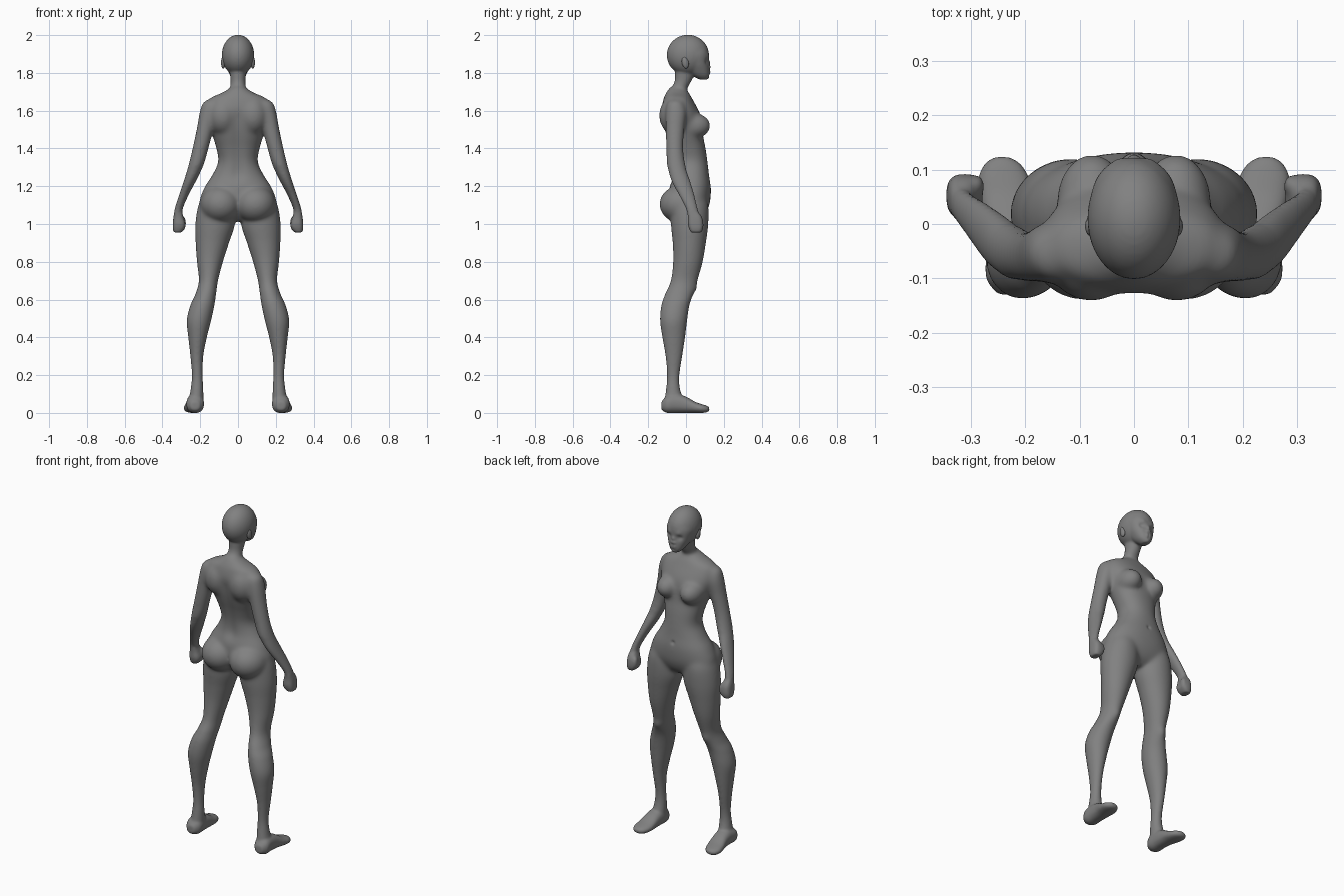
import bpy, bmesh, math
from mathutils import Vector, Matrix

bm = bmesh.new()
grey = bpy.data.materials.new("dark_grey")
grey.diffuse_color = (.22, .22, .22, 1)


def spline(rows, t):
    """Smooth interpolation through profile rows."""
    i = min(int(t), len(rows) - 2)
    f = t - i
    p = [rows[max(0, min(len(rows) - 1, i + k))] for k in (-1, 0, 1, 2)]
    return [0.5 * (2 * b + (c - a) * f + (2 * a - 5 * b + 4 * c - d) * f * f
                   + (3 * b - a - 3 * c + d) * f ** 3) for a, b, c, d in zip(*p)]


def loft(rows, axis='Z', side=1, power=2.2, n=40, steps=6):
    """Rows: position on axis, lo/hi of first cross axis, lo/hi of second."""
    rings = []
    for k in range((len(rows) - 1) * steps + 1):
        h, u0, u1, v0, v1 = spline(rows, k / steps)
        ring = []
        for j in range(n):
            c, s = math.cos(2 * math.pi * j / n), math.sin(2 * math.pi * j / n)
            u = (u0 + u1) / 2 + (u1 - u0) / 2 * math.copysign(abs(c) ** (2 / power), c)
            v = (v0 + v1) / 2 + (v1 - v0) / 2 * math.copysign(abs(s) ** (2 / power), s)
            ring.append(bm.verts.new((u * side, v, h) if axis == 'Z' else (u * side, h, v)))
        rings.append(ring)
    for a, b in zip(rings, rings[1:]):
        for j in range(n):
            bm.faces.new((a[j], a[(j + 1) % n], b[(j + 1) % n], b[j]))
    bm.faces.new(rings[0])
    bm.faces.new(rings[-1])


def ball(target, c, r, rot=0):
    m = Matrix.Translation(c) @ Matrix.Rotation(rot, 4, 'X') @ Matrix.Diagonal((*r, 1))
    bmesh.ops.create_uvsphere(target, u_segments=32, v_segments=20, radius=1, matrix=m)


def ramp(x, a, b):
    return max(0, min(1, (x - a) / (b - a)))


# Torso
loft([(1.725, -.035, .035, -.085, -.01), (1.695, -.085, .085, -.105, .015),
      (1.66, -.155, .155, -.12, .035), (1.59, -.168, .168, -.132, .072),
      (1.53, -.154, .154, -.125, .085), (1.46, -.133, .133, -.105, .092),
      (1.40, -.115, .115, -.085, .104), (1.33, -.105, .105, -.07, .114),
      (1.26, -.136, .136, -.07, .122), (1.19, -.18, .18, -.088, .132),
      (1.11, -.203, .203, -.085, .126), (1.05, -.15, .15, -.06, .1),
      (1.015, -.05, .05, -.03, .06)])

# Neck, skull and jaw
loft([(1.65, -.06, .06, -.11, 0), (1.70, -.046, .046, -.093, .0),
      (1.75, -.039, .039, -.062, .025), (1.80, -.043, .043, -.058, .045),
      (1.86, -.045, .045, -.055, .05)], power=2)
ball(bm, (0, .01, 1.894), (.086, .112, .108))
loft([(1.765, -.018, .018, .07, .113), (1.785, -.039, .039, .035, .123),
      (1.815, -.056, .056, .0, .124), (1.85, -.071, .071, -.03, .121),
      (1.90, -.081, .081, -.07, .121), (1.945, -.064, .064, -.05, .108)], power=2.3)

for s in (1, -1):
    # Chest, shoulder blade and buttock volumes
    ball(bm, (s * .077, .04, 1.52), (.066, .09, .068))
    ball(bm, (s * .078, -.055, 1.575), (.085, .088, .105))
    ball(bm, (s * .092, -.025, 1.105), (.108, .116, .1))
    # Leg
    loft([(1.17, .05, .175, -.05, .09), (1.10, .02, .21, -.08, .118),
          (1.0, .016, .226, -.08, .118), (.9, .048, .224, -.07, .105),
          (.8, .08, .217, -.068, .088), (.7, .106, .207, -.08, .06),
          (.63, .116, .225, -.11, .038), (.57, .125, .252, -.13, .018),
          (.49, .142, .271, -.137, .006), (.4, .165, .263, -.125, -.005),
          (.3, .184, .252, -.108, -.02), (.2, .187, .244, -.1, -.035),
          (.13, .184, .25, -.105, -.032), (.06, .182, .262, -.115, -.01)], side=s, power=2)
    # Foot
    loft([(-.13, .205, .25, .015, .06), (-.1, .182, .272, 0, .09),
          (-.05, .181, .272, 0, .1), (0, .182, .275, 0, .086),
          (.05, .184, .285, 0, .058), (.085, .192, .287, 0, .046),
          (.11, .207, .276, .003, .038), (.124, .228, .258, .012, .03)],
         axis='Y', side=s, power=2.3)
    # Arm
    loft([(1.66, .125, .16, -.075, -.03), (1.64, .1, .187, -.1, -.01),
          (1.59, .11, .203, -.108, .002), (1.5, .13, .219, -.108, -.008),
          (1.4, .155, .24, -.105, -.014), (1.31, .182, .262, -.1, -.003),
          (1.23, .22, .286, -.078, .022), (1.15, .263, .313, -.035, .045),
          (1.08, .292, .335, .0, .062), (1.03, .295, .34, .012, .078)], side=s, power=2)
    # Fist and thumb
    loft([(1.07, .298, .336, .005, .06), (1.035, .288, .342, .01, .085),
          (1.0, .278, .345, .01, .092), (.975, .282, .345, .016, .09),
          (.955, .3, .34, .025, .082)], side=s, power=2.8)
    ball(bm, (s * .291, .07, 1.005), (.016, .02, .036))

bmesh.ops.recalc_face_normals(bm, faces=bm.faces)
mesh = bpy.data.meshes.new("body")
bm.to_mesh(mesh)
body = bpy.data.objects.new("body", mesh)
bpy.context.collection.objects.link(body)
bpy.context.view_layer.objects.active = body
body.select_set(True)

# Fuse the volumes into one skin
rm = body.modifiers.new("fuse", 'REMESH')
rm.mode, rm.voxel_size = 'VOXEL', .0055
bpy.ops.object.modifier_apply(modifier="fuse")

# Blend the torso more strongly than the head and limbs
group = body.vertex_groups.new(name="torso")
for v in body.data.vertices:
    x, _, z = v.co
    arm_edge = .2 if z > 1.3 else .24
    w = ramp(z, .94, 1.06) * (1 - ramp(z, 1.70, 1.76)) * (1 - ramp(abs(x), arm_edge - .03, arm_edge + .03))
    group.add([v.index], w, 'REPLACE')
for name, count, vg in (("blend", 60, "torso"), ("soften", 12, "")):
    sm = body.modifiers.new(name, 'SMOOTH')
    sm.factor, sm.iterations, sm.vertex_group = .5, count, vg
    bpy.ops.object.modifier_apply(modifier=name)

# Soft sculpt strokes: centre, radius, push along y
strokes = [((0, .13, 1.833), .011, .012), ((0, .122, 1.853), .011, .007),
           ((.011, .122, 1.83), .008, .004),
           ((.034, .108, 1.862), .016, -.01), ((.03, .115, 1.886), .014, .003),
           ((.01, .122, 1.809), .009, .005), ((.008, .122, 1.797), .008, .004),
           ((0, .122, 1.787), .009, -.003), ((0, .12, 1.773), .014, .005),
           ((0, .127, 1.225), .011, -.007), ((.158, .05, .655), .03, .008)]
strokes += [((0, -.13 + max(0, 1.5 - z) * .25, z), .035, .0035)
            for z in (1.24 + .02 * k for k in range(18))]
for v in body.data.vertices:
    p = Vector((abs(v.co.x), v.co.y, v.co.z))
    for c, r, push in strokes:
        d = (p - Vector(c)).length_squared / (r * r)
        if d < 6:
            v.co.y += push * math.exp(-d)
    v.co.z = max(v.co.z, 0)
body.data.materials.clear()
body.data.materials.append(grey)
bpy.ops.object.shade_smooth()

# Ears
for s, name in ((1, "ear_right"), (-1, "ear_left")):
    eb = bmesh.new()
    ball(eb, (s * .078, -.004, 1.855), (.012, .018, .032), .2)
    em = bpy.data.meshes.new(name)
    eb.to_mesh(em)
    em.shade_smooth()
    em.materials.append(grey)
    bpy.context.collection.objects.link(bpy.data.objects.new(name, em))
